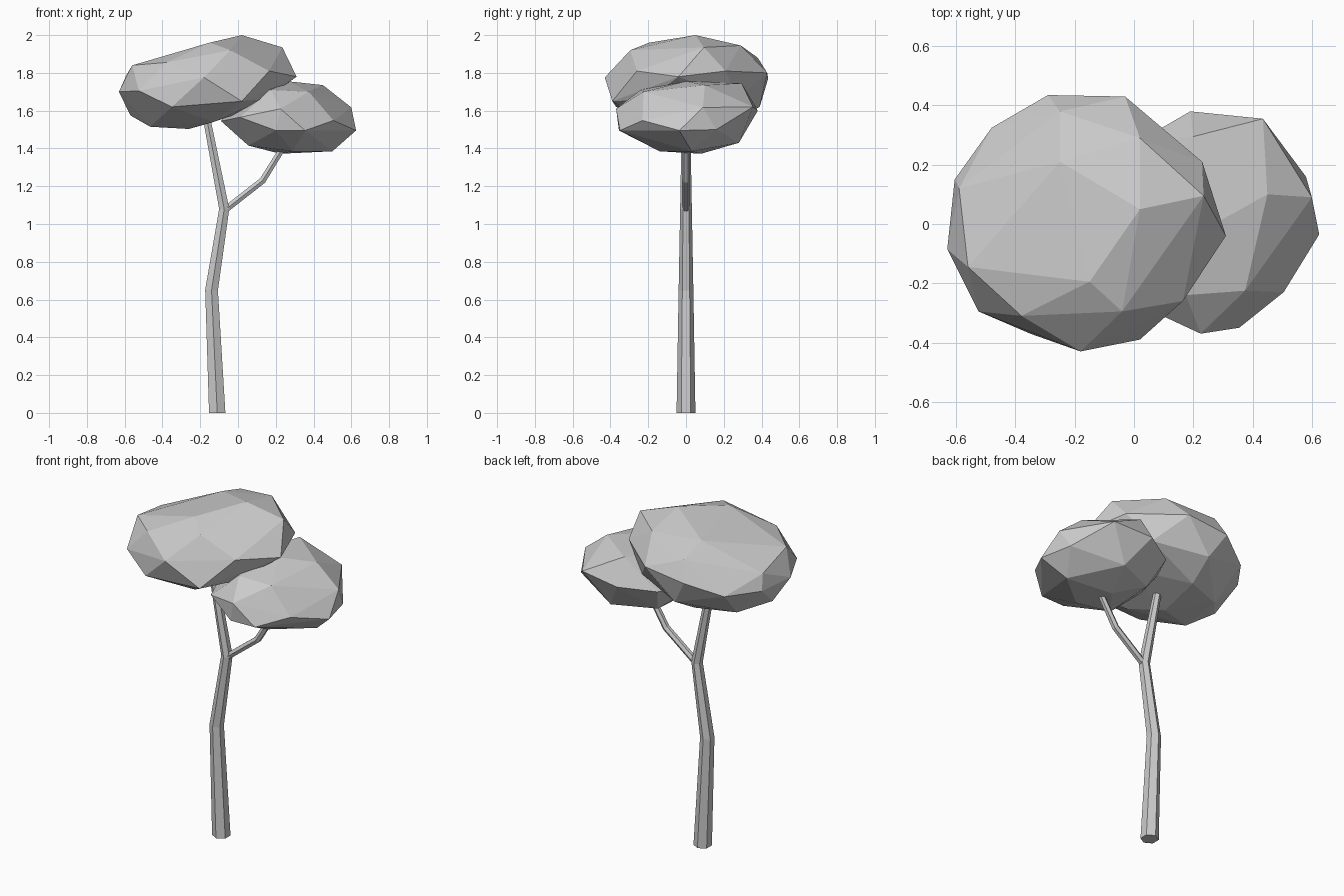
import bpy, bmesh, math
from mathutils import Vector


def finish(bm, name):
    bmesh.ops.recalc_face_normals(bm, faces=bm.faces)
    me = bpy.data.meshes.new(name)
    bm.to_mesh(me)
    bm.free()
    ob = bpy.data.objects.new(name, me)
    bpy.context.collection.objects.link(ob)
    return ob


def limb(name, path, sides=6, flat_base=False):
    """Tapered tube through (x, z, radius) points in the y = 0 plane."""
    bm = bmesh.new()
    pts = [Vector((x, 0, z)) for x, z, r in path]
    rings = []
    for i, p in enumerate(pts):
        a, b = pts[max(i - 1, 0)], pts[min(i + 1, len(pts) - 1)]
        tan = (b - p).normalized() + (p - a).normalized()
        if flat_base and i == 0:
            tan = Vector((0, 0, 1))
        tan.normalize()
        side, r = Vector((tan.z, 0, -tan.x)), path[i][2]
        ring = []
        for k in range(sides):
            t = math.pi / 2 + k * math.tau / sides
            ring.append(bm.verts.new(p + side * r * math.cos(t) + Vector((0, r * math.sin(t), 0))))
        rings.append(ring)
    for lo, hi in zip(rings, rings[1:]):
        for k in range(sides):
            n = (k + 1) % sides
            bm.faces.new((lo[k], lo[n], hi[n], hi[k]))
    bm.faces.new(rings[0])
    bm.faces.new(rings[-1])
    return finish(bm, name)


def crown(name, corners):
    """Faceted leaf mass: convex hull of its corners."""
    bm = bmesh.new()
    for c in corners:
        bm.verts.new(c)
    res = bmesh.ops.convex_hull(bm, input=bm.verts)
    inside = [v for v in res["geom_interior"] if isinstance(v, bmesh.types.BMVert)]
    bmesh.ops.delete(bm, geom=inside, context='VERTS')
    return finish(bm, name)


# Bent trunk and side branch
limb("trunk", [(-0.11, 0, 0.05), (-0.14, 0.65, 0.039), (-0.073, 1.08, 0.031),
               (-0.17, 1.58, 0.022)], flat_base=True)
limb("branch", [(-0.075, 1.07, 0.02), (0.13, 1.23, 0.02), (0.26, 1.44, 0.018)])

# Large upper crown
crown("large_crown", [
    # top
    (0.02, 0.05, 2.0), (-0.15, -0.195, 1.96), (-0.25, 0.21, 1.93), (0.235, 0.095, 1.935),
    (-0.04, -0.295, 1.92), (-0.38, -0.31, 1.855), (-0.56, -0.145, 1.84), (-0.59, 0.12, 1.79),
    (0.02, 0.29, 1.945), (-0.25, 0.38, 1.88),
    # rim
    (-0.29, 0.435, 1.77), (-0.03, 0.43, 1.80), (0.23, 0.21, 1.81), (0.31, -0.04, 1.78),
    (0.165, -0.26, 1.81), (0.02, -0.39, 1.65), (-0.18, -0.43, 1.776), (-0.35, -0.37, 1.62),
    (-0.525, -0.295, 1.705), (-0.63, -0.085, 1.70), (-0.605, 0.15, 1.70), (-0.48, 0.325, 1.70),
    # underside
    (-0.57, 0.0, 1.575), (-0.465, -0.12, 1.515), (-0.44, 0.15, 1.53), (-0.26, -0.05, 1.503),
    (-0.13, -0.22, 1.54), (-0.22, 0.23, 1.53), (-0.2, 0.39, 1.62), (0.08, 0.02, 1.61),
    (0.1, 0.27, 1.66), (0.14, -0.2, 1.66)])

# Small lower crown
crown("small_crown", [
    # top
    (0.27, 0.0, 1.755), (0.45, 0.1, 1.735), (0.375, -0.225, 1.70), (0.2, 0.295, 1.745),
    (0.175, -0.24, 1.71), (0.06, 0.05, 1.71), (0.6, 0.09, 1.617),
    # rim
    (0.19, 0.38, 1.60), (0.435, 0.355, 1.62), (0.58, 0.16, 1.50), (0.625, -0.035, 1.495),
    (0.505, -0.23, 1.548), (0.355, -0.35, 1.495), (0.225, -0.37, 1.61), (0.2, -0.355, 1.495),
    (0.01, -0.27, 1.565), (0.0, 0.27, 1.58), (-0.09, -0.05, 1.545), (-0.07, 0.1, 1.57),
    # underside
    (0.5, 0.03, 1.385), (0.225, 0.08, 1.372), (0.29, -0.14, 1.385), (0.055, -0.13, 1.415),
    (0.3, 0.28, 1.43), (0.06, 0.18, 1.43)])
